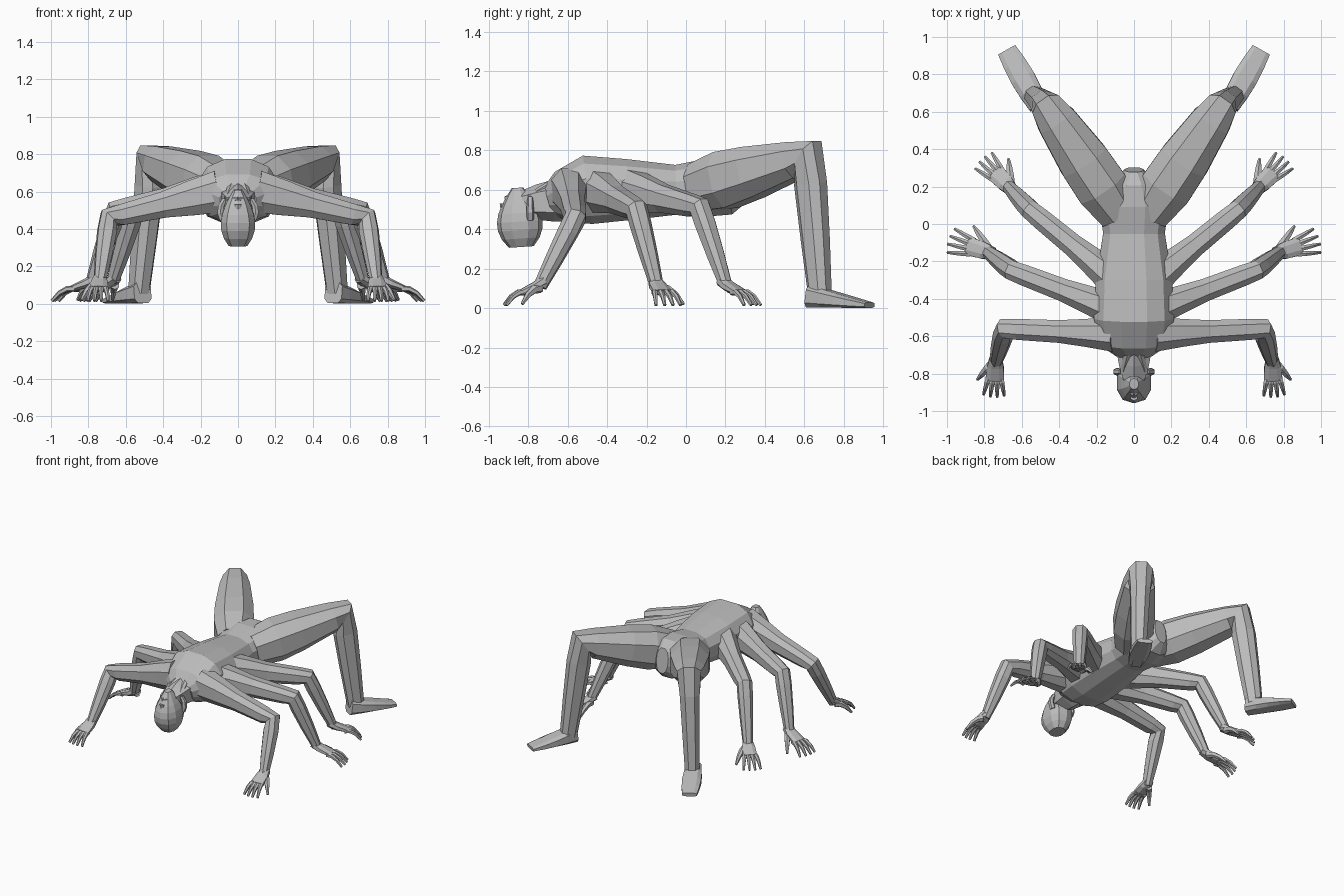
import bpy, bmesh, math
from mathutils import Vector

cube = bpy.data.objects.get("Cube")
if cube:
    bpy.data.objects.remove(cube)

skin = bpy.data.materials.new("grey_skin")
skin.use_nodes = True
skin.diffuse_color = (0.5, 0.5, 0.5, 1)
skin.node_tree.nodes["Principled BSDF"].inputs["Base Color"].default_value = skin.diffuse_color


def add_loft(bm, centres, widths, heights, sides=8, power=0.85):
    """Skin rounded cross-sections of the given half sizes along a path."""
    side, loops = None, []
    last = len(centres) - 1
    for i, (centre, width, height) in enumerate(zip(centres, widths, heights)):
        along = Vector()
        if i > 0:
            along += (centre - centres[i - 1]).normalized()
        if i < last:
            along += (centres[i + 1] - centre).normalized()
        along.normalize()
        if side is None:
            upward = Vector((0, -1, 0)) if abs(along.z) > 0.8 else Vector((0, 0, 1))
            side = along.cross(upward)
        side = (side - along * side.dot(along)).normalized()
        high = side.cross(along)
        loop = []
        for k in range(sides):
            angle = math.tau * (k + 0.5) / sides
            c, s = math.cos(angle), math.sin(angle)
            across = math.copysign(abs(c) ** power, c) * width
            rise = math.copysign(abs(s) ** power, s) * height
            loop.append(bm.verts.new(centre + side * across + high * rise))
        loops.append(loop)
    for near, far in zip(loops, loops[1:]):
        for k in range(sides):
            following = (k + 1) % sides
            bm.faces.new((near[k], near[following], far[following], far[k]))
    bm.faces.new(loops[0])
    bm.faces.new(loops[-1])


def add_taper(bm, start, tip, thick, thin, arch=(0, 0, 0)):
    """Slim tapering piece, bowed sideways by the arch vector."""
    start, tip, arch = Vector(start), Vector(tip), Vector(arch)
    steps = [i / 3 for i in range(4)]
    centres = [start.lerp(tip, t) + arch * math.sin(math.pi * t) for t in steps]
    sizes = [thick + (thin - thick) * t * t for t in steps]
    add_loft(bm, centres, sizes, sizes, sides=6)


def finish(name, bm, mirror=False):
    bmesh.ops.recalc_face_normals(bm, faces=bm.faces)
    mesh = bpy.data.meshes.new(name)
    bm.to_mesh(mesh)
    bm.free()
    mesh.materials.append(skin)
    ob = bpy.data.objects.new(name, mesh)
    bpy.context.collection.objects.link(ob)
    if mirror:
        ob.modifiers.new("Mirror", "MIRROR")


def taper(name, *shape, mirror=True):
    bm = bmesh.new()
    add_taper(bm, *shape)
    finish(name, bm, mirror)


def limb(name, root, bend, end, widths, heights):
    """Two bones meeting at a bend, with rings crowded round the joint."""
    root, bend, end = Vector(root), Vector(bend), Vector(end)
    upper = [root.lerp(bend, t) for t in (0, 0.25, 0.5, 0.88)]
    lower = [bend.lerp(end, t) for t in (0, 0.2, 0.6, 1)]
    bm = bmesh.new()
    add_loft(bm, upper + lower, widths, heights)
    finish(name, bm, True)


def hand(name, wrist, degrees, size):
    """Flat palm, four arched fingers and a thumb on the left of the heading."""
    heading = Vector((math.cos(math.radians(degrees)), math.sin(math.radians(degrees)), 0))
    left = Vector((-heading.y, heading.x, 0))

    def spot(forward, sideways, z):
        p = Vector(wrist) + (heading * forward + left * sideways) * size
        p.z = z
        return p

    bm = bmesh.new()
    palm = [spot(-0.03, 0, 0.14), spot(0.03, 0, 0.11), spot(0.12, 0, 0.08)]
    add_loft(bm, palm, (0.035, 0.048, 0.053), (0.03, 0.026, 0.016))
    bow = (0, 0, 0.025)
    for k in (-1.5, -0.5, 0.5, 1.5):
        reach = 0.235 - abs(k) * 0.012
        add_taper(bm, spot(0.09, k * 0.026, 0.08), spot(reach, k * 0.046, 0.015), 0.016, 0.008, bow)
    add_taper(bm, spot(0, 0.02, 0.1), spot(0.12, 0.115, 0.02), 0.024, 0.008, bow)
    finish(name, bm, True)


# Torso, belly side up: position, underside, top and half width of each section
torso = [(-0.7, 0.47, 0.62, 0.1), (-0.63, 0.43, 0.7, 0.2), (-0.5, 0.42, 0.78, 0.22),
         (-0.3, 0.44, 0.76, 0.21), (-0.05, 0.47, 0.73, 0.17), (0.1, 0.46, 0.76, 0.19),
         (0.22, 0.47, 0.76, 0.13), (0.29, 0.53, 0.72, 0.05)]
bm = bmesh.new()
add_loft(bm, [Vector((0, y, (low + top) / 2)) for y, low, top, width in torso],
         [width for y, low, top, width in torso],
         [(top - low) / 2 for y, low, top, width in torso], sides=12)
finish("torso", bm)

# Neck with its two cords
taper("neck", (0, -0.6, 0.55), (0, -0.83, 0.53), 0.11, 0.065, mirror=False)
taper("neck_cord", (0.02, -0.64, 0.65), (0.06, -0.8, 0.56), 0.025, 0.015)

# Head hanging upside down: an egg from crown to chin
steps = [i / 7 for i in range(8)]
girth = [math.sin(math.pi * (0.12 + 0.78 * t) ** 0.8) / 10 for t in steps]
bm = bmesh.new()
add_loft(bm, [Vector((0, -0.835 - 0.02 * t, 0.31 + 0.3 * t)) for t in steps],
         [g * 0.96 for g in girth], [g * 1.16 for g in girth], sides=10)
finish("head", bm)
taper("nose", (0, -0.93, 0.45), (0, -0.925, 0.53), 0.01, 0.02, mirror=False)
taper("brow", (0, -0.935, 0.44), (0.07, -0.89, 0.44), 0.012, 0.01)
taper("lips", (0, -0.91, 0.56), (0.035, -0.89, 0.56), 0.012, 0.006)
taper("ear", (0.08, -0.79, 0.45), (0.07, -0.79, 0.56), 0.02, 0.014, (0.02, 0, 0))

# Three pairs of arms, each with a hand
arm_width = (0.1, 0.08, 0.065, 0.06, 0.055, 0.054, 0.046, 0.035)
arm_height = (0.12, 0.1, 0.075, 0.06, 0.058, 0.054, 0.046, 0.032)
arms = {"front": ((0.1, -0.59, 0.6), (0.69, -0.56, 0.46), (0.74, -0.74, 0.11), -87, 0.8),
        "middle": ((0.1, -0.46, 0.6), (0.65, -0.25, 0.5), (0.78, -0.15, 0.12), 17, 0.95),
        "rear": ((0.1, -0.3, 0.6), (0.55, 0.07, 0.51), (0.67, 0.2, 0.12), 46, 0.88)}
for place, (shoulder, elbow, wrist, heading, size) in arms.items():
    limb(place + "_arm", shoulder, elbow, wrist, arm_width, arm_height)
    hand(place + "_hand", wrist, heading, size)

# Legs bent at raised knees
limb("leg", (0.08, 0.06, 0.61), (0.46, 0.62, 0.77), (0.53, 0.68, 0.06),
     (0.12, 0.15, 0.145, 0.115, 0.09, 0.075, 0.065, 0.055),
     (0.13, 0.155, 0.14, 0.1, 0.1, 0.085, 0.075, 0.06))

# Feet flat on the ground, thinning toward the toes
heel, toe = Vector((0.51, 0.63, 0)), Vector((0.68, 0.93, 0))
steps = [i / 4 for i in range(5)]
thickness = [0.06 - 0.045 * t for t in steps]
bm = bmesh.new()
add_loft(bm, [heel.lerp(toe, t) + Vector((0, 0, h)) for t, h in zip(steps, thickness)],
         [0.055 + 0.015 * math.sin(math.pi * t) for t in steps], thickness, power=0.6)
finish("foot", bm, True)
